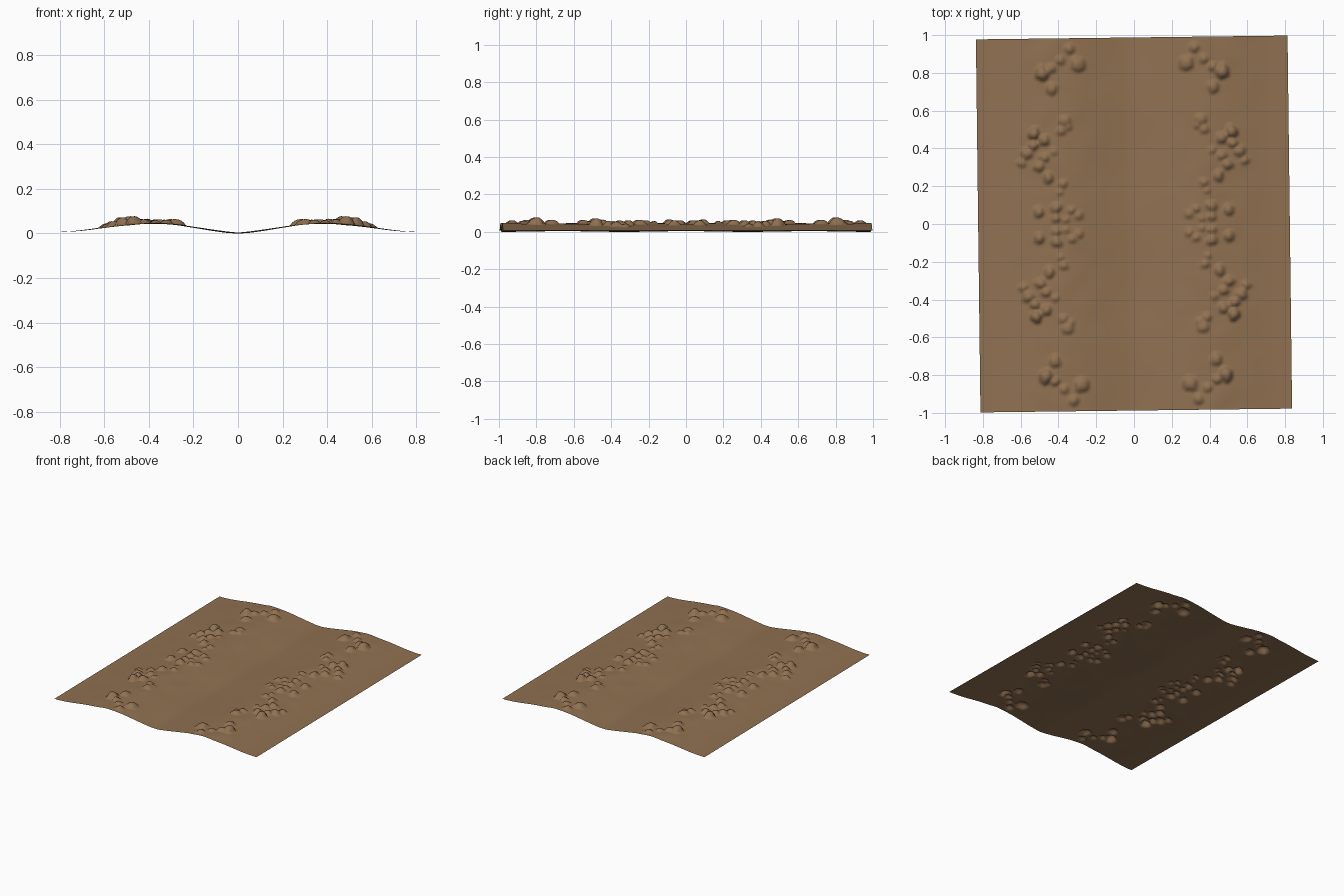
import bpy, bmesh, math
from mathutils import Vector, Matrix, noise

if "Cube" in bpy.data.objects:
    bpy.data.objects.remove(bpy.data.objects["Cube"])

HX, HY, NX, NY = 0.825, 0.9875, 150, 180

# cross-section of the ground: (distance from centre line, height)
PROFILE = [(0, .008), (.1, .020), (.2, .035), (.3, .049), (.38, .053),
           (.5, .045), (.6, .033), (.7, .019), (.76, .014), (.83, .012)]

# rocks in one quarter: (x, y, radius, height)
ROCKS = [(.29, .85, .040, .024), (.33, .93, .028, .018), (.38, .87, .028, .016),
         (.48, .80, .042, .036), (.43, .72, .035, .020), (.43, .83, .026, .020),
         (.36, .55, .035, .018), (.38, .50, .028, .016), (.34, .52, .022, .014),
         (.525, .485, .038, .036), (.47, .45, .032, .026), (.565, .38, .034, .024),
         (.59, .33, .026, .016), (.47, .36, .030, .020), (.50, .31, .030, .022),
         (.45, .25, .032, .024), (.375, .215, .026, .016), (.39, .17, .018, .012),
         (.41, .09, .032, .022), (.33, .075, .026, .016), (.41, .035, .026, .018),
         (.50, .07, .032, .024), (.29, .05, .024, .014), (.36, .025, .020, .012),
         (.53, .42, .030, .026), (.42, .39, .022, .012)]


def section(x):
    for (x0, z0), (x1, z1) in zip(PROFILE, PROFILE[1:]):
        if x <= x1:
            t = (x - x0) / (x1 - x0)
            return z0 + (z1 - z0) * t
    return PROFILE[-1][1]


def height(x, y):
    x, y = abs(x), abs(y)          # pattern is mirrored both ways
    # smoothed cross-section with gentle swells
    z = sum(section(abs(x + d)) for d in (-.03, 0, .03)) / 3
    ridge = math.exp(-((x - .42) / .17) ** 2)
    z += ridge * .007 * noise.noise(Vector((x * 7, y * 7, 3)))
    z -= .004 * math.exp(-(x / .2) ** 2) * (1 - math.cos(y * math.pi / .33)) / 2
    ground = z
    # domed, slightly irregular rocks
    for rx, ry, r, h in ROCKS:
        dx, dy = x - rx, y - ry
        if abs(dx) > 1.5 * r or abs(dy) > 1.5 * r:
            continue
        wob = 1 + .35 * noise.noise(Vector((x * 28, y * 28, rx * 50)))
        d = math.hypot(dx, dy) / (r * wob)
        if d < 1:
            z = max(z, ground + h * (1 - d ** 2.6))
    return z


# ground sheet
bm = bmesh.new()
grid = []
for j in range(NY + 1):
    y = -HY + 2 * HY * j / NY
    row = []
    for i in range(NX + 1):
        x = -HX + 2 * HX * i / NX
        row.append(bm.verts.new((x, y, height(x, y))))
    grid.append(row)
for j in range(NY):
    for i in range(NX):
        bm.faces.new((grid[j][i], grid[j][i + 1], grid[j + 1][i + 1], grid[j + 1][i]))

# the sheet is turned slightly, and its lowest point rests on z = 0
bm.transform(Matrix.Rotation(math.radians(.7), 4, 'Z'))
low = min(v.co.z for v in bm.verts)
for v in bm.verts:
    v.co.z -= low
for f in bm.faces:
    f.smooth = True

mesh = bpy.data.meshes.new("rocky_ground")
bm.to_mesh(mesh)
bm.free()
mat = bpy.data.materials.new("earth brown")
mat.diffuse_color = (.28, .165, .083, 1)
mat.use_nodes = True
mat.node_tree.nodes["Principled BSDF"].inputs["Base Color"].default_value = mat.diffuse_color
mesh.materials.append(mat)
bpy.context.collection.objects.link(bpy.data.objects.new("rocky_ground", mesh))
